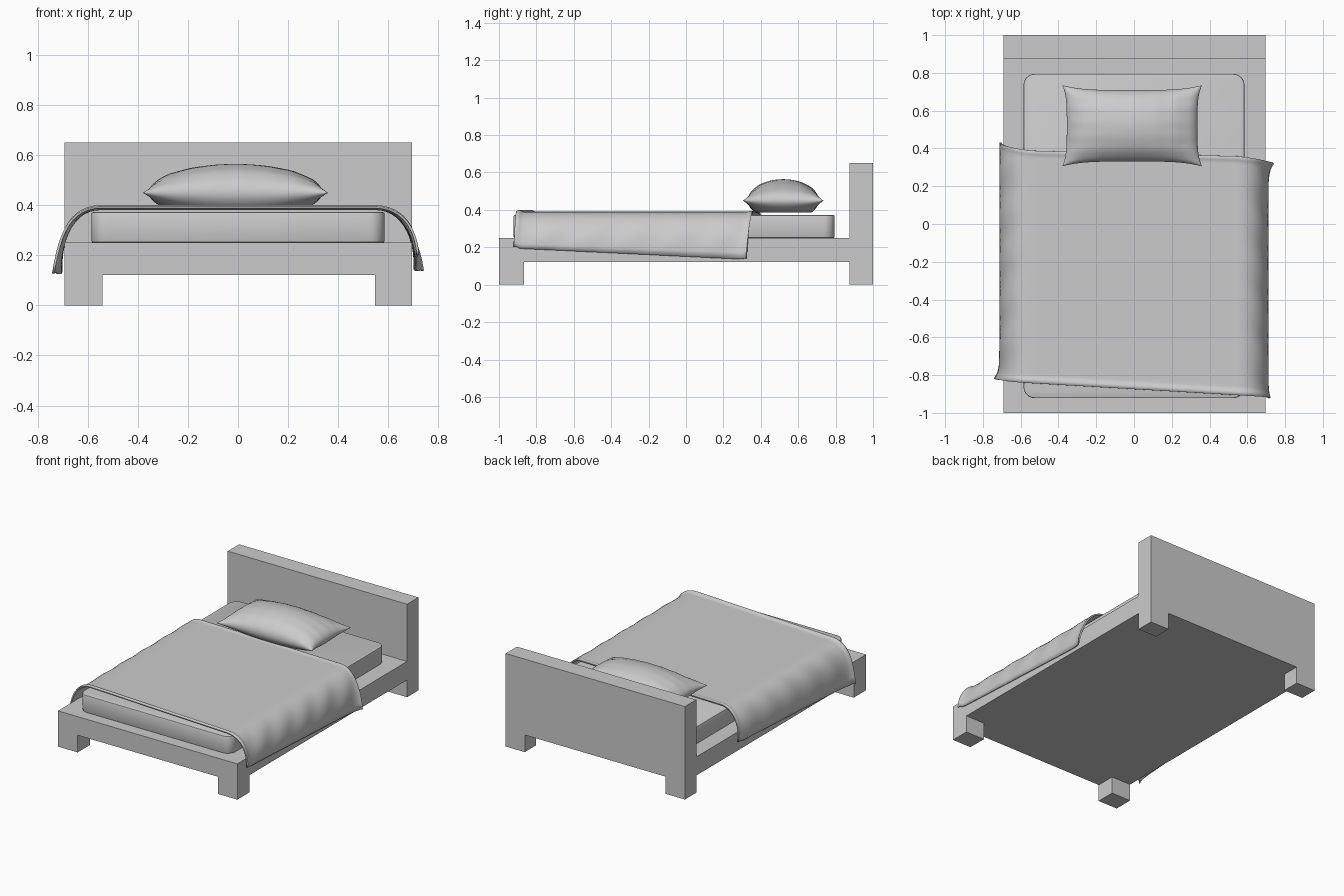
import bpy, bmesh, math

if "Cube" in bpy.data.objects:
    bpy.data.objects.remove(bpy.data.objects["Cube"])


def make_object(name, bm, smooth=False):
    bmesh.ops.recalc_face_normals(bm, faces=bm.faces[:])
    mesh = bpy.data.meshes.new(name)
    bm.to_mesh(mesh)
    bm.free()
    obj = bpy.data.objects.new(name, mesh)
    bpy.context.collection.objects.link(obj)
    if smooth:
        bpy.ops.object.select_all(action='DESELECT')
        bpy.context.view_layer.objects.active = obj
        obj.select_set(True)
        bpy.ops.object.shade_smooth_by_angle(angle=math.radians(40))
    return obj


def box(bm, x0, x1, y0, y1, z0, z1):
    verts = bmesh.ops.create_cube(bm, size=1)["verts"]
    for v in verts:
        v.co = (x0 if v.co.x < 0 else x1, y0 if v.co.y < 0 else y1,
                z0 if v.co.z < 0 else z1)


# Bed frame: a gridded slab with the legs and headboard extruded out of it
xs = (-0.692, -0.54, 0.547, 0.695)
ys = (-1.0, -0.865, 0.875, 1.0)
bm = bmesh.new()
for i in range(3):
    for j in range(3):
        box(bm, xs[i], xs[i + 1], ys[j], ys[j + 1], 0.12, 0.25)
bmesh.ops.remove_doubles(bm, verts=bm.verts[:], dist=1e-4)
centres = {}
for f in bm.faces:
    key = tuple(round(c, 3) for c in f.calc_center_median())
    centres.setdefault(key, []).append(f)
bmesh.ops.delete(bm, geom=[f for fs in centres.values() if len(fs) > 1 for f in fs],
                 context='FACES_ONLY')
# drop walls between slab cells
inner = [f for f in bm.faces if abs(f.normal.z) < 0.5
         and all(len(e.link_faces) > 2 for e in f.edges if abs(e.verts[0].co.z - e.verts[1].co.z) < 1e-4)]
bmesh.ops.delete(bm, geom=inner, context='FACES_ONLY')


def pull(bm, test, dz):
    faces = [f for f in bm.faces if test(f)]
    res = bmesh.ops.extrude_face_region(bm, geom=faces)
    verts = [g for g in res["geom"] if isinstance(g, bmesh.types.BMVert)]
    bmesh.ops.translate(bm, verts=verts, vec=(0, 0, dz))
    bmesh.ops.delete(bm, geom=[f for f in faces if f.is_valid], context='FACES_ONLY')


bm.normal_update()
pull(bm, lambda f: abs(f.normal.z) > 0.9 and f.calc_center_median().z > 0.2
     and f.calc_center_median().y > 0.875, 0.40)
pull(bm, lambda f: abs(f.normal.z) > 0.9 and f.calc_center_median().z < 0.15
     and abs(f.calc_center_median().x) > 0.54
     and not -0.865 < f.calc_center_median().y < 0.875, -0.12)
make_object("bed_frame", bm)

# Mattress with rounded corners
bm = bmesh.new()
box(bm, -0.585, 0.585, -0.922, 0.795, 0.25, 0.372)
upright = [e for e in bm.edges if abs(e.verts[0].co.z - e.verts[1].co.z) > 0.01]
bmesh.ops.bevel(bm, geom=upright, offset=0.06, segments=6, profile=0.5, affect='EDGES')
rims = [e for e in bm.edges if abs(e.verts[0].co.z - e.verts[1].co.z) < 1e-4]
bmesh.ops.bevel(bm, geom=rims, offset=0.007, segments=2, profile=0.5, affect='EDGES')
make_object("mattress", bm, True)

# Pillow: two puffed sheets joined at a pinched seam
bm = bmesh.new()
for side in (1, -1):
    grid = bmesh.ops.create_grid(bm, x_segments=48, y_segments=36, size=1)["verts"]
    for v in grid:
        u, w = math.sin(v.co.x * math.pi / 2), math.sin(v.co.y * math.pi / 2)
        puff = math.sqrt(max(0, (1 - u * u) * (1 - w * w)))
        pleat = 0.004 * puff * (1 - puff) * (math.sin(22 * u) + math.sin(17 * w))
        z = 0.115 * puff + pleat if side > 0 else -min(0.063, 0.105 * puff)
        v.co = (-0.01 + 0.37 * u * (1 - 0.065 * (1 - w ** 4)),
                0.52 + 0.215 * w * (1 - 0.12 * (1 - u ** 4)), 0.449 + z)
bmesh.ops.remove_doubles(bm, verts=bm.verts[:], dist=1e-5)
make_object("pillow", bm, True)

# Blanket: flat top with a curved drape over each side, laid slightly askew
def blanket_point(a, v):
    side = 1 if a > 0 else -1
    t = max(0.0, (abs(a) - 0.6) / 0.4)
    s = a / 0.6 if t == 0 else side
    right = side > 0
    head = 0.372 - 0.015 * s + (-0.035 if right else 0.045) * t
    foot = -0.872 - 0.032 * s + (-0.018 if right else 0.02) * t
    y = foot + (head - foot) * v
    if t == 0:
        x, z = s * 0.55, 0.385
    else:
        flare_v = 1 - v if right else v
        hx = 0.706 + 0.032 * math.exp(-flare_v / 0.03)
        if right:
            hx += 0.013 * math.exp(-v / 0.03)
        hz = 0.195 - 0.06 * v if right else 0.122 + 0.065 * v
        q = 1 - t
        b = (q ** 3, 3 * q * q * t, 3 * q * t * t, t ** 3)
        x = sum(k * p for k, p in zip(b, (0.55, 0.65, 0.715, hx)))
        z = sum(k * p for k, p in zip(b, (0.385, 0.385, 0.29, hz)))
        x = side * (x + 0.004 * t * q * 4 * math.sin(34 * v + 4 * t))
    # rolled hems at the head and foot
    z += 0.010 * math.exp(-((y - foot - 0.012) / 0.014) ** 2)
    z += 0.005 * math.exp(-((head - y - 0.01) / 0.012) ** 2)
    return x, y, z


bm = bmesh.new()
grid = bmesh.ops.create_grid(bm, x_segments=60, y_segments=70, size=1)["verts"]
for vert in grid:
    vert.co = blanket_point(vert.co.x, 0.5 + 0.5 * math.sin(vert.co.y * math.pi / 2))
bmesh.ops.recalc_face_normals(bm, faces=bm.faces[:])
if sum(f.normal.z for f in bm.faces) < 0:
    bmesh.ops.reverse_faces(bm, faces=bm.faces[:])
blanket = make_object("blanket", bm, True)
solid = blanket.modifiers.new("thickness", 'SOLIDIFY')
solid.thickness = 0.01
solid.offset = 0
